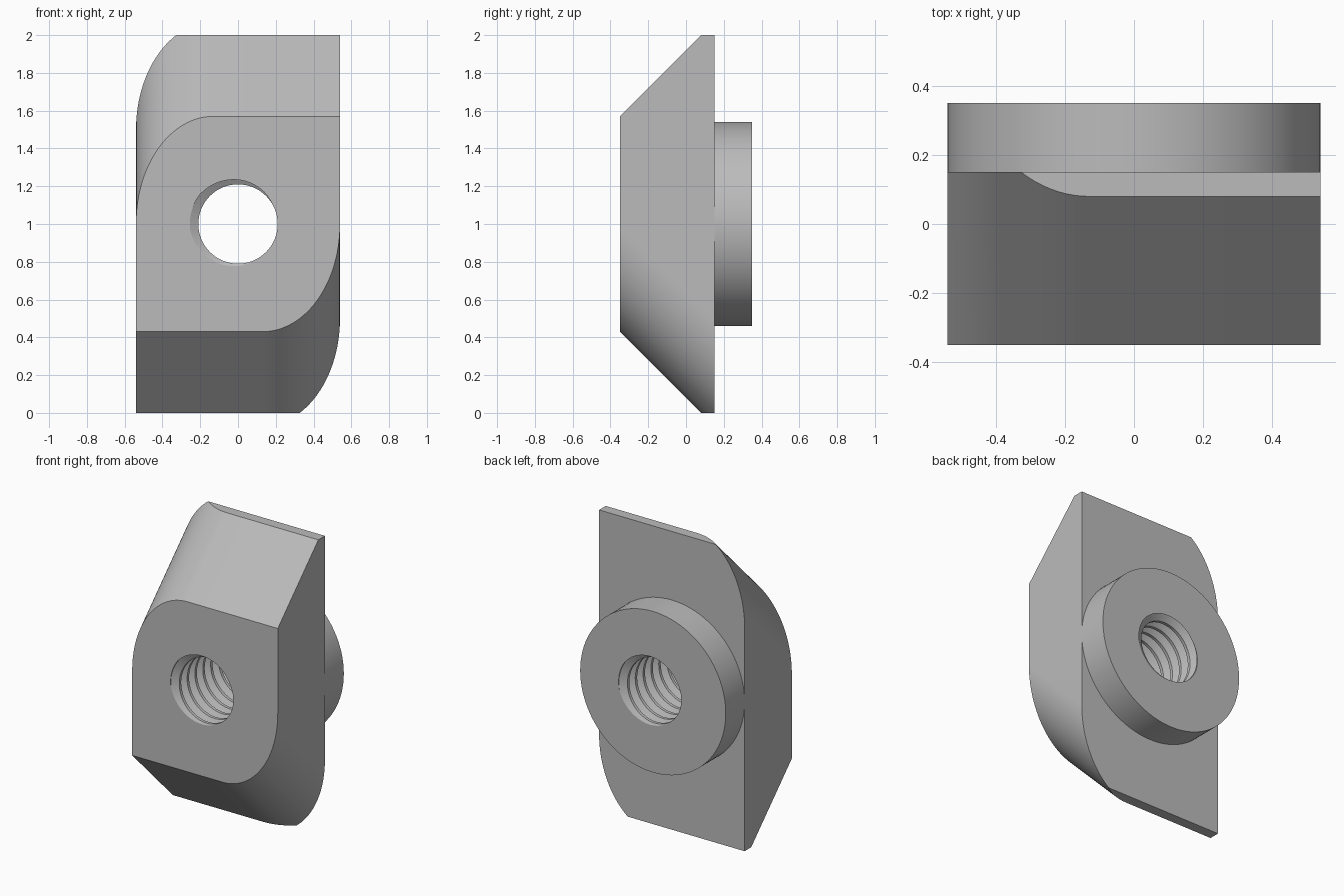
import bpy, bmesh
from math import pi, sin, cos, radians
from mathutils import Vector

cube = bpy.data.objects.get("Cube")
if cube:
    bpy.data.objects.remove(cube, do_unlink=True)

HALF, FRONT, SEAT, BACK = 0.54, -0.35, 0.15, 0.35
MID, FACE = 1.0, 0.57            # centre height, half height of the front face
ARC = 0.41                       # corner radius across the width
MINOR, MAJOR, PITCH = 0.21, 0.255, 0.083

steel = bpy.data.materials.new("grey_steel")
steel.use_nodes = True
grey = (0.5, 0.5, 0.5, 1)
steel.diffuse_color = grey
steel.node_tree.nodes["Principled BSDF"].inputs["Base Color"].default_value = grey


def make_object(name, bm):
    bmesh.ops.recalc_face_normals(bm, faces=bm.faces)
    mesh = bpy.data.meshes.new(name)
    bm.to_mesh(mesh)
    bm.free()
    mesh.materials.append(steel)
    obj = bpy.data.objects.new(name, mesh)
    bpy.context.collection.objects.link(obj)
    return obj


def slice_off(bm, point, normal):
    """Cut away everything beyond a plane and cap the cut."""
    bmesh.ops.bisect_plane(bm, geom=bm.verts[:] + bm.edges[:] + bm.faces[:],
                           plane_co=point, plane_no=normal, clear_outer=True)
    bmesh.ops.holes_fill(bm, edges=[e for e in bm.edges if e.is_boundary])


def body():
    # Half outline: one rounded corner and one square corner, then turned half round
    steps = 28
    half = []
    for i in range(steps + 1):
        a = pi / 2 * i / steps
        half.append((-HALF + ARC - ARC * sin(a), FACE * cos(a)))
    upper = [(HALF, FACE)] + half
    outline = [(x, z, 1) for x, z in upper] + [(-x, -z, -1) for x, z in upper]
    # Top and bottom spread at 45 degrees towards the back
    spread = SEAT - FRONT
    bm = bmesh.new()
    near = [bm.verts.new((x, FRONT, MID + z)) for x, z, s in outline]
    far = [bm.verts.new((x, SEAT, MID + z + s * spread)) for x, z, s in outline]
    bm.faces.new(near)
    bm.faces.new(far)
    for i in range(len(near)):
        j = (i + 1) % len(near)
        bm.faces.new((near[i], near[j], far[j], far[i]))
    slice_off(bm, (0, 0, 2), (0, 0, 1))
    slice_off(bm, (0, 0, 0), (0, 0, -1))
    return make_object("slot_nut_body", bm)


def boss():
    bm = bmesh.new()
    sides = 96
    rim = [bm.verts.new((HALF * cos(2 * pi * i / sides), SEAT - 0.05,
                         MID + HALF * sin(2 * pi * i / sides))) for i in range(sides)]
    disc = bm.faces.new(rim)
    grown = bmesh.ops.extrude_face_region(bm, geom=[disc], use_keep_orig=True)["geom"]
    bmesh.ops.translate(bm, vec=(0, BACK - SEAT + 0.05, 0),
                        verts=[g for g in grown if isinstance(g, bmesh.types.BMVert)])
    return make_object("round_boss", bm)


def thread_cutter():
    # Helical sweep of a trapezoid thread, four profile points per turn
    profile = [(-1 / 16, MAJOR), (1 / 16, MAJOR), (3 / 8, MINOR), (5 / 8, MINOR)]
    sides, rows = 64, 4 * 18
    start = FRONT + PITCH * (165 / 360 - 4)
    bm = bmesh.new()
    grid = []
    for i in range(sides):
        a = 2 * pi * i / sides
        column = []
        for j in range(rows):
            shift, r = profile[j % 4]
            y = start + PITCH * (j // 4 + shift - i / sides)
            column.append(bm.verts.new((r * cos(a), y, MID + r * sin(a))))
        grid.append(column)
    for i in range(sides):
        last = i == sides - 1
        back = 4 if last else 0
        right = grid[(i + 1) % sides]
        for j in range(back, rows - 1):
            bm.faces.new((grid[i][j], grid[i][j + 1],
                          right[j + 1 - back], right[j - back]))
    slice_off(bm, (0, BACK + 0.05, 0), (0, 1, 0))
    slice_off(bm, (0, FRONT - 0.05, 0), (0, -1, 0))
    return make_object("thread_cutter", bm)


# Join the boss to the body, then cut the threaded hole through both
nut = body()
tools = [(boss(), "UNION"), (thread_cutter(), "DIFFERENCE")]
for tool, operation in tools:
    tool.hide_render = True
    mod = nut.modifiers.new(tool.name, "BOOLEAN")
    mod.operation, mod.solver, mod.object = operation, "EXACT", tool

bpy.context.view_layer.update()
graph = bpy.context.evaluated_depsgraph_get()
finished = bpy.data.meshes.new_from_object(nut.evaluated_get(graph))
nut.modifiers.clear()
nut.data = finished
for tool, operation in tools:
    bpy.data.objects.remove(tool, do_unlink=True)

bpy.ops.object.select_all(action="DESELECT")
nut.select_set(True)
bpy.context.view_layer.objects.active = nut
bpy.ops.object.shade_smooth_by_angle(angle=radians(25))
